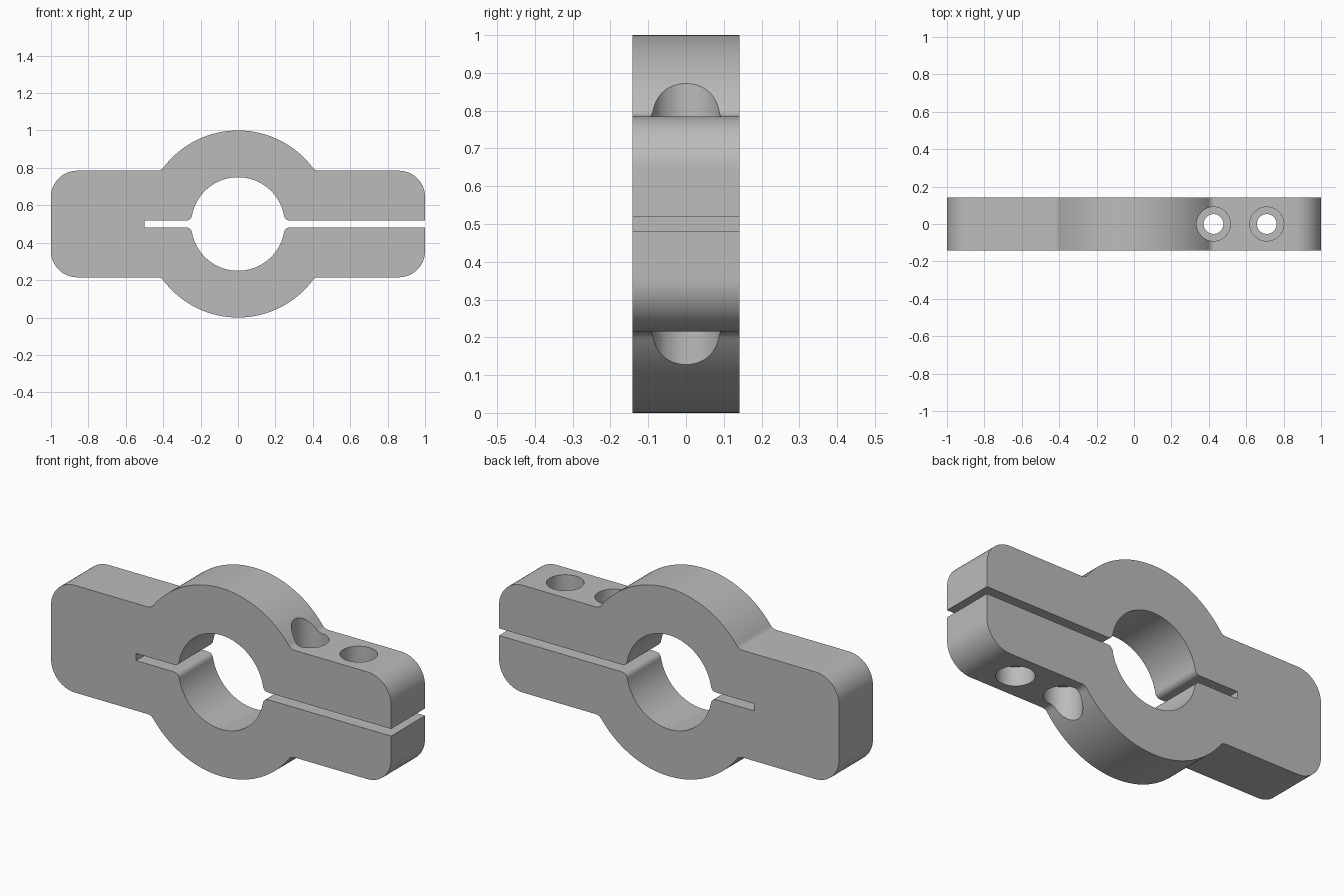
import bpy, bmesh
from math import sin, cos, radians, sqrt, atan2, degrees

cube = bpy.data.objects.get("Cube")
if cube:
    bpy.data.objects.remove(cube)

MID = 0.5             # height of the split plane
DEPTH = 0.142         # half thickness
ARM = 0.285           # half height of the arms
OUTER, BORE = 0.5, 0.25
CORNER, NECK, LIP = 0.14, 0.04, 0.03
GAP = 0.019           # half height of the slot


def arc(cx, cz, r, a0, a1, n):
    angles = [radians(a0 + (a1 - a0) * i / n) for i in range(n + 1)]
    return [(cx + r * cos(a), cz + r * sin(a)) for a in angles]


# Upper outer edge: rounded arm end, neck fillet, ring, mirrored to the left
neck_z = ARM + NECK
neck_x = sqrt((OUTER + NECK) ** 2 - neck_z ** 2)
neck_a = degrees(atan2(neck_z, neck_x))
right = [(1, GAP)] + arc(1 - CORNER, ARM - CORNER, CORNER, 0, 90, 16)
right += arc(neck_x, neck_z, NECK, 270, 180 + neck_a, 8)
ring = arc(0, 0, OUTER, neck_a, 180 - neck_a, 64)[1:-1]
upper_outer = right + ring + [(-x, z) for x, z in reversed(right[1:])]

# Upper inner edge: slot end, rounded lip, bore, rounded lip
lip_z = GAP + LIP
lip_x = sqrt((BORE + LIP) ** 2 - lip_z ** 2)
lip_a = degrees(atan2(lip_z, lip_x))
lip = arc(lip_x, lip_z, LIP, 270, 180 + lip_a, 8)
bore = arc(0, 0, BORE, 180 - lip_a, lip_a, 64)[1:-1]
upper_inner = [(-0.5, GAP)] + [(-x, z) for x, z in lip] + bore + lip[::-1]


def flip(points):
    return [(x, -z) for x, z in reversed(points)]


outline = upper_outer + flip(upper_outer) + flip(upper_inner) + upper_inner

# Extrude the outline into the clamp body
bm = bmesh.new()
face = bm.faces.new([bm.verts.new((x, -DEPTH, z + MID)) for x, z in outline])
extruded = bmesh.ops.extrude_face_region(bm, geom=[face])["geom"]
moved = [v for v in extruded if isinstance(v, bmesh.types.BMVert)]
bmesh.ops.translate(bm, verts=moved, vec=(0, 2 * DEPTH, 0))
bmesh.ops.recalc_face_normals(bm, faces=bm.faces)
mesh = bpy.data.meshes.new("clamp_body")
bm.to_mesh(mesh)
bm.free()
clamp = bpy.data.objects.new("clamp_body", mesh)
bpy.context.collection.objects.link(clamp)

metal = bpy.data.materials.new("plain_grey")
metal.use_nodes = True
grey = (0.5, 0.5, 0.5, 1)
metal.diffuse_color = grey
metal.node_tree.nodes["Principled BSDF"].inputs["Base Color"].default_value = grey
mesh.materials.append(metal)

bpy.ops.object.select_all(action="DESELECT")
bpy.context.view_layer.objects.active = clamp


def drill(x, radius, low, high):
    bpy.ops.mesh.primitive_cylinder_add(
        vertices=48, radius=radius, depth=high - low, location=(x, 0, (low + high) / 2))
    cutter = bpy.context.object
    cutter.name = "drill_cutter"
    cutter.hide_render = True
    cutter.data.materials.append(metal)
    mod = clamp.modifiers.new("drill", "BOOLEAN")
    mod.operation, mod.solver, mod.object = "DIFFERENCE", "EXACT", cutter
    bpy.context.view_layer.objects.active = clamp
    bpy.ops.object.modifier_apply(modifier=mod.name)
    bpy.data.objects.remove(cutter)


# Two bolt holes, counterbored from above and below
for hole_x in (0.425, 0.71):
    drill(hole_x, 0.053, -0.1, 1.1)
    drill(hole_x, 0.091, MID + ARM - 0.14, 1.2)
    drill(hole_x, 0.091, -0.2, MID - ARM + 0.1)

bpy.ops.object.select_all(action="DESELECT")
clamp.select_set(True)
bpy.context.view_layer.objects.active = clamp
bpy.ops.object.shade_smooth_by_angle(angle=radians(30))
